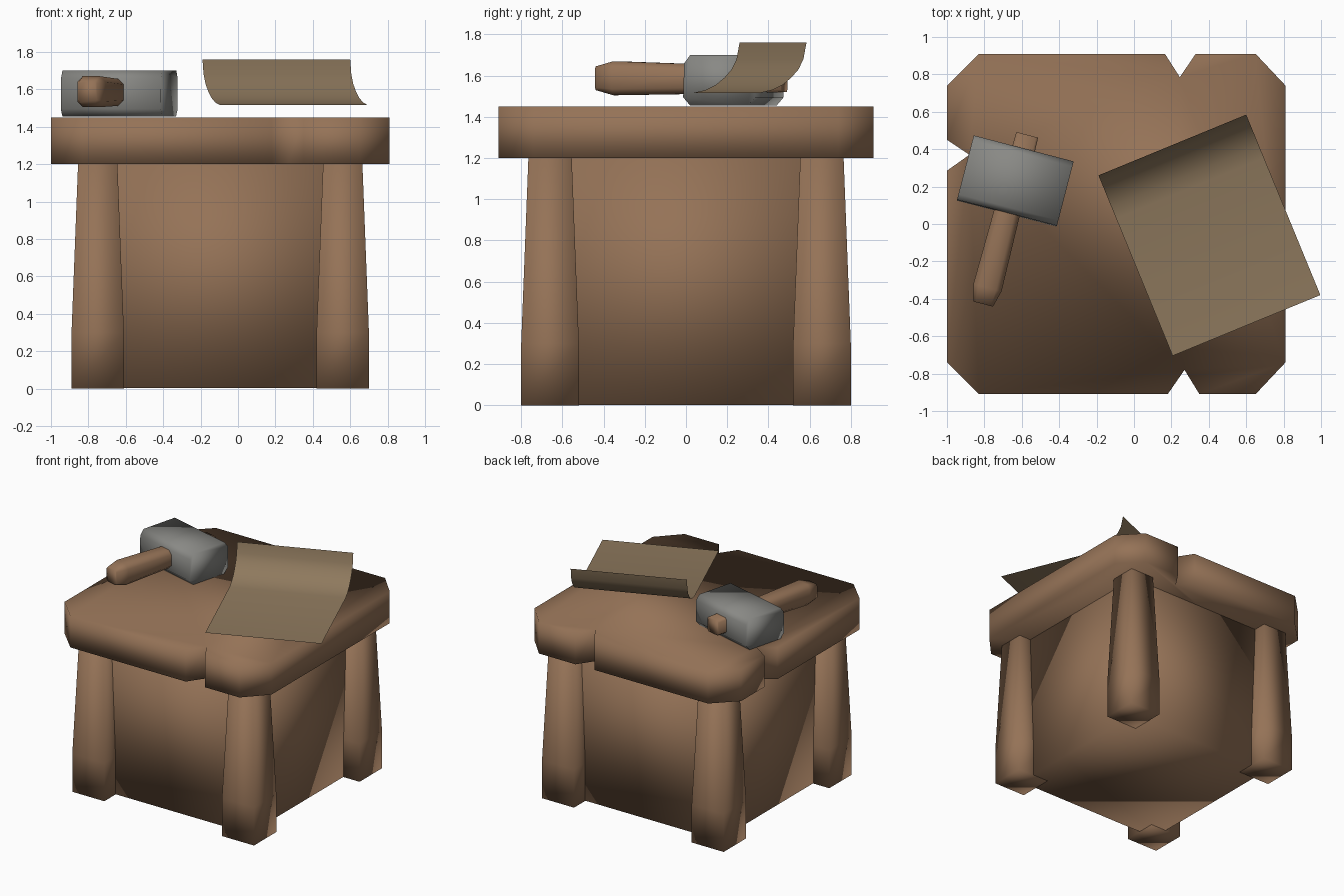
import bpy, bmesh, math
from mathutils import Matrix, Vector

if "Cube" in bpy.data.objects:
    bpy.data.objects.remove(bpy.data.objects["Cube"])


def material(name, rgb):
    m = bpy.data.materials.new(name)
    m.diffuse_color = (*rgb, 1)
    m.use_nodes = True
    m.node_tree.nodes["Principled BSDF"].inputs["Base Color"].default_value = m.diffuse_color
    return m


WOOD = material("wood", (0.30, 0.17, 0.095))
STEEL = material("steel", (0.25, 0.25, 0.235))
PAPER = material("paper", (0.27, 0.19, 0.11))


def loft(name, rings, mat, matrix=Matrix(), closed=True):
    """Skin a list of equal-length rings; closed rings get end caps."""
    bm = bmesh.new()
    vs = [[bm.verts.new(matrix @ Vector(p)) for p in r] for r in rings]
    n = len(rings[0])
    for a, b in zip(vs, vs[1:]):
        for i in range(n if closed else n - 1):
            j = (i + 1) % n
            bm.faces.new((a[i], a[j], b[j], b[i]))
    if closed:
        bm.faces.new(vs[0][::-1])
        bm.faces.new(vs[-1])
    bmesh.ops.recalc_face_normals(bm, faces=bm.faces)
    me = bpy.data.meshes.new(name)
    bm.to_mesh(me)
    bm.free()
    me.shade_smooth()
    me.materials.append(mat)
    ob = bpy.data.objects.new(name, me)
    bpy.context.collection.objects.link(ob)
    return ob


def square(cx, cy, hx, hy, z):
    return [(cx - hx, cy - hy, z), (cx + hx, cy - hy, z),
            (cx + hx, cy + hy, z), (cx - hx, cy + hy, z)]


# table top: chamfered slab with three split notches
outline = [(-1, .74), (-1, .45), (-.88, .37), (-1, .285), (-1, -.74), (-.83, -.91),
           (.18, -.91), (.27, -.78), (.35, -.91), (.65, -.91), (.81, -.74),
           (.81, .74), (.65, .91), (.33, .91), (.245, .785), (.165, .91), (-.83, .91)]
loft("table_top", [[(x, y, z) for x, y in outline] for z in (1.2, 1.45)], WOOD)

# body panels between the legs
CX = -0.095
loft("body", [square(CX, 0, .655, .66, z) for z in (0.002, 1.21)], WOOD)

# four legs, straight foot then tapered
for sx, side in ((-1, "left"), (1, "right")):
    for sy, end in ((-1, "front"), (1, "back")):
        loft(f"{end}_{side}_leg",
             [square(CX + sx * .655, sy * .66, h, h, z)
              for h, z in ((.14, 0), (.14, .3), (.105, 1.205))], WOOD)

# hammer, built along local y and turned on the table
turn = Matrix.Translation((-.635, .23, 0)) @ Matrix.Rotation(math.radians(-14.6), 4, 'Z')
head = [(-.145, 1.455), (-.18, 1.495), (-.175, 1.66), (-.145, 1.70),
        (.15, 1.70), (.18, 1.66), (.18, 1.495), (.145, 1.455)]
loft("hammer_head", [[(x, y, z) for y, z in head] for x in (-.276, .276)], STEEL, turn)


def handle_ring(y, hw, z0, z1, c=.03):
    return [(-hw + c, y, z0), (hw - c, y, z0), (hw, y, z0 + c), (hw, y, z1 - c),
            (hw - c, y, z1), (-hw + c, y, z1), (-hw, y, z1 - c), (-hw, y, z0 + c)]


loft("hammer_handle", [handle_ring(-.68, .054, 1.53, 1.645, .012),
                       handle_ring(-.59, .078, 1.505, 1.67),
                       handle_ring(-.15, .07, 1.512, 1.655),
                       handle_ring(.255, .06, 1.52, 1.635, .012)], WOOD, turn)

# curled paper sheet: flat run with the far end rolled upward
curl = [(0, 1.76), (.016, 1.68), (.042, 1.63), (.08, 1.59), (.125, 1.555),
        (.18, 1.53), (.25, 1.515), (1.043, 1.515)]
place = Matrix.Translation((-.19, .26, 0)) @ Matrix.Rotation(math.radians(22.35), 4, 'Z')
loft("paper_sheet", [[(x, -s, z) for s, z in curl] for x in (0, .854)],
     PAPER, place, closed=False)
